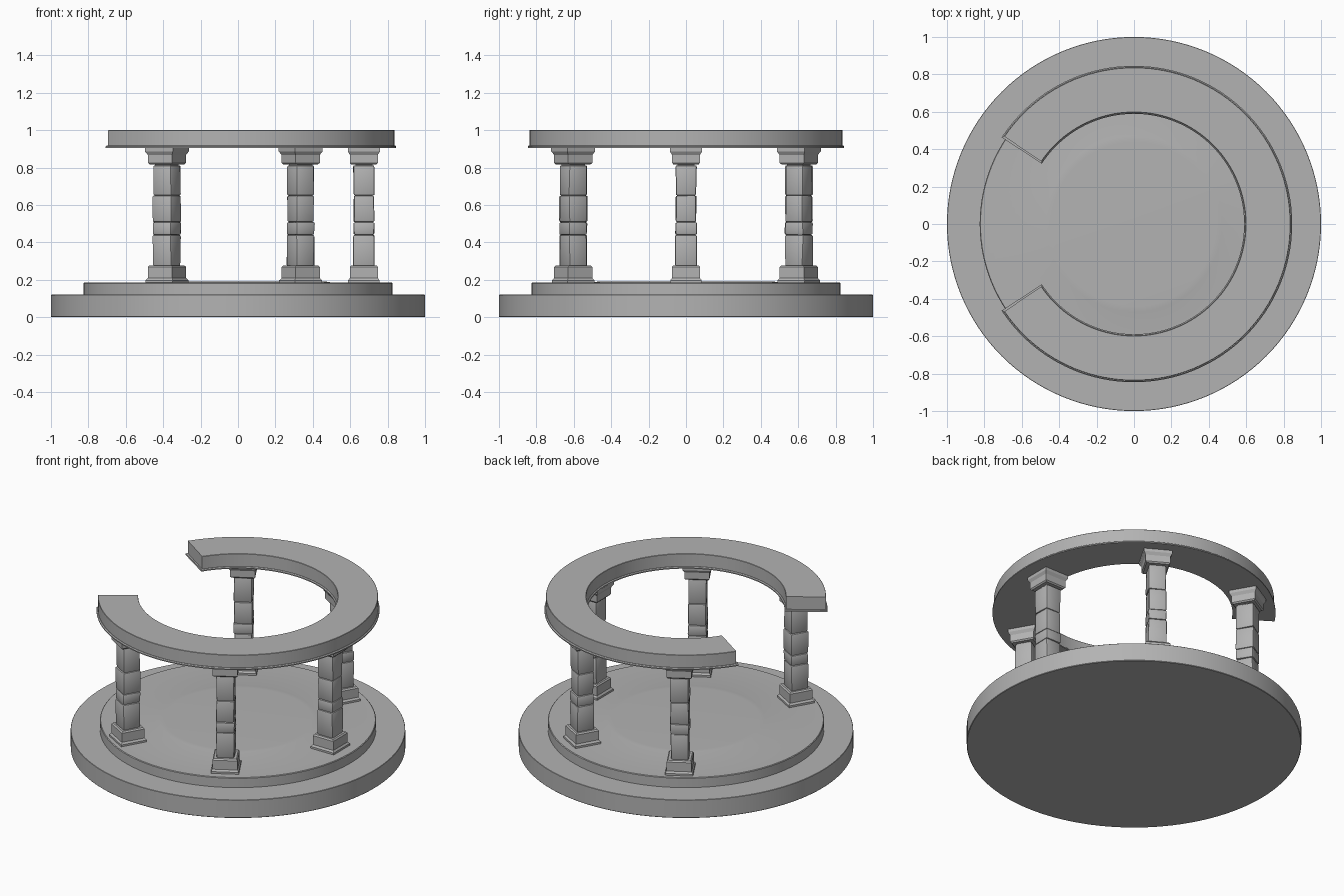
import bpy, bmesh, math, random
from mathutils import Matrix, Vector

cube = bpy.data.objects.get("Cube")
if cube:
    bpy.data.objects.remove(cube, do_unlink=True)
random.seed(4)

stone = bpy.data.materials.new("grey stone")
stone.use_nodes = True
COLOUR = (0.45, 0.45, 0.45, 1)
stone.diffuse_color = COLOUR
stone.node_tree.nodes["Principled BSDF"].inputs["Base Color"].default_value = COLOUR


def finish(name, bm, smooth=True):
    bmesh.ops.remove_doubles(bm, verts=bm.verts, dist=1e-5)
    bmesh.ops.recalc_face_normals(bm, faces=bm.faces)
    mesh = bpy.data.meshes.new(name)
    bm.to_mesh(mesh)
    bm.free()
    mesh.materials.append(stone)
    ob = bpy.data.objects.new(name, mesh)
    bpy.context.collection.objects.link(ob)
    if smooth:
        bpy.ops.object.select_all(action='DESELECT')
        ob.select_set(True)
        bpy.context.view_layer.objects.active = ob
        bpy.ops.object.shade_smooth_by_angle(angle=math.radians(30))
    return ob


def sweep(name, profile, start, end, steps):
    """Closed (radius, z) profile swept around z, with capped ends if it is an arc."""
    bm = bmesh.new()
    full = end - start >= 360
    rings = []
    for i in range(steps if full else steps + 1):
        a = math.radians(start + (end - start) * i / steps)
        rings.append([bm.verts.new((r * math.cos(a), r * math.sin(a), z)) for r, z in profile])
    n = len(profile)
    for i in range(steps):
        p, q = rings[i], rings[(i + 1) % len(rings)]
        for j in range(n):
            k = (j + 1) % n
            bm.faces.new((p[j], p[k], q[k], q[j]))
    if not full:
        bm.faces.new(rings[0])
        bm.faces.new(rings[-1])
    return finish(name, bm)


def disc(name, profile, steps=128):
    """Solid of revolution with flat bottom and top, from an open (radius, z) profile."""
    bm = bmesh.new()
    rings = [[bm.verts.new((r * math.cos(2 * math.pi * i / steps),
                            r * math.sin(2 * math.pi * i / steps), z)) for i in range(steps)]
             for r, z in profile]
    for p, q in zip(rings, rings[1:]):
        for i in range(steps):
            k = (i + 1) % steps
            bm.faces.new((p[i], p[k], q[k], q[i]))
    bm.faces.new(rings[0])
    bm.faces.new(rings[-1])
    return finish(name, bm)


def add_square_stack(bm, levels):
    """Square moulding from (half width, z) levels."""
    rings = [[bm.verts.new((sx * h, sy * h, z)) for sx, sy in ((-1, -1), (1, -1), (1, 1), (-1, 1))]
             for h, z in levels]
    for p, q in zip(rings, rings[1:]):
        for i in range(4):
            k = (i + 1) % 4
            bm.faces.new((p[i], p[k], q[k], q[i]))
    bm.faces.new(rings[0])
    bm.faces.new(rings[-1])


def add_worn_block(bm, half, z0, z1):
    """Bevelled shaft stone with slightly uneven corners."""
    block = bmesh.new()
    bmesh.ops.create_cube(block, size=1)
    for v in block.verts:
        v.co = Vector((v.co.x * 2 * half, v.co.y * 2 * half, (z0 + z1) / 2 + v.co.z * (z1 - z0)))
        v.co.x += random.uniform(-0.003, 0.003)
        v.co.y += random.uniform(-0.003, 0.003)
    bmesh.ops.bevel(block, geom=block.edges[:], offset=0.009, segments=2,
                    profile=0.5, affect='EDGES')
    temp = bpy.data.meshes.new("temp")
    block.to_mesh(temp)
    block.free()
    bm.from_mesh(temp)
    bpy.data.meshes.remove(temp)


# Stepped round platform with a faintly raised floor
disc("lower_step", [(0.997, 0), (1.0, 0.003), (1.0, 0.118), (0.998, 0.12)])
disc("upper_step", [(0.825, 0.118), (0.825, 0.181), (0.821, 0.185),
                    (0.50, 0.185), (0.47, 0.190), (0.44, 0.191)])

# Open ring beam with a thin lip underneath
sweep("ring_beam", [(0.597, 0.915), (0.837, 0.915), (0.837, 0.998),
                    (0.835, 1.0), (0.599, 1.0), (0.597, 0.998)], -146, 146, 104)
sweep("ring_lip", [(0.589, 0.905), (0.846, 0.905), (0.846, 0.912),
                   (0.840, 0.917), (0.595, 0.917), (0.589, 0.912)], -146.8, 146.8, 104)

# Five columns facing the centre
BASE = [(0.084, 0.183), (0.084, 0.197), (0.075, 0.209), (0.075, 0.268), (0.068, 0.277)]
CAPITAL = [(0.068, 0.817), (0.075, 0.825), (0.075, 0.868), (0.086, 0.886), (0.086, 0.906)]
JOINTS = [0.270, 0.440, 0.508, 0.650, 0.812]
places = [("front_left", 0.335, -0.603, -60), ("front_right", -0.38, -0.603, -120),
          ("back_left", 0.335, 0.603, 60), ("back_right", -0.38, 0.603, 120),
          ("left", 0.673, 0.0, 0)]
for label, x, y, turn in places:
    place = Matrix.Translation((x, y, 0)) @ Matrix.Rotation(math.radians(turn), 4, 'Z')
    for part, levels in (("base", BASE), ("capital", CAPITAL)):
        bm = bmesh.new()
        add_square_stack(bm, levels)
        finish(f"{label}_column_{part}", bm, smooth=False).matrix_world = place
    bm = bmesh.new()
    for z0, z1 in zip(JOINTS, JOINTS[1:]):
        add_worn_block(bm, 0.055 + random.uniform(-0.002, 0.002), z0, z1)
    add_square_stack(bm, [(0.046, 0.26), (0.046, 0.83)])  # mortar core
    finish(f"{label}_column_shaft", bm).matrix_world = place
